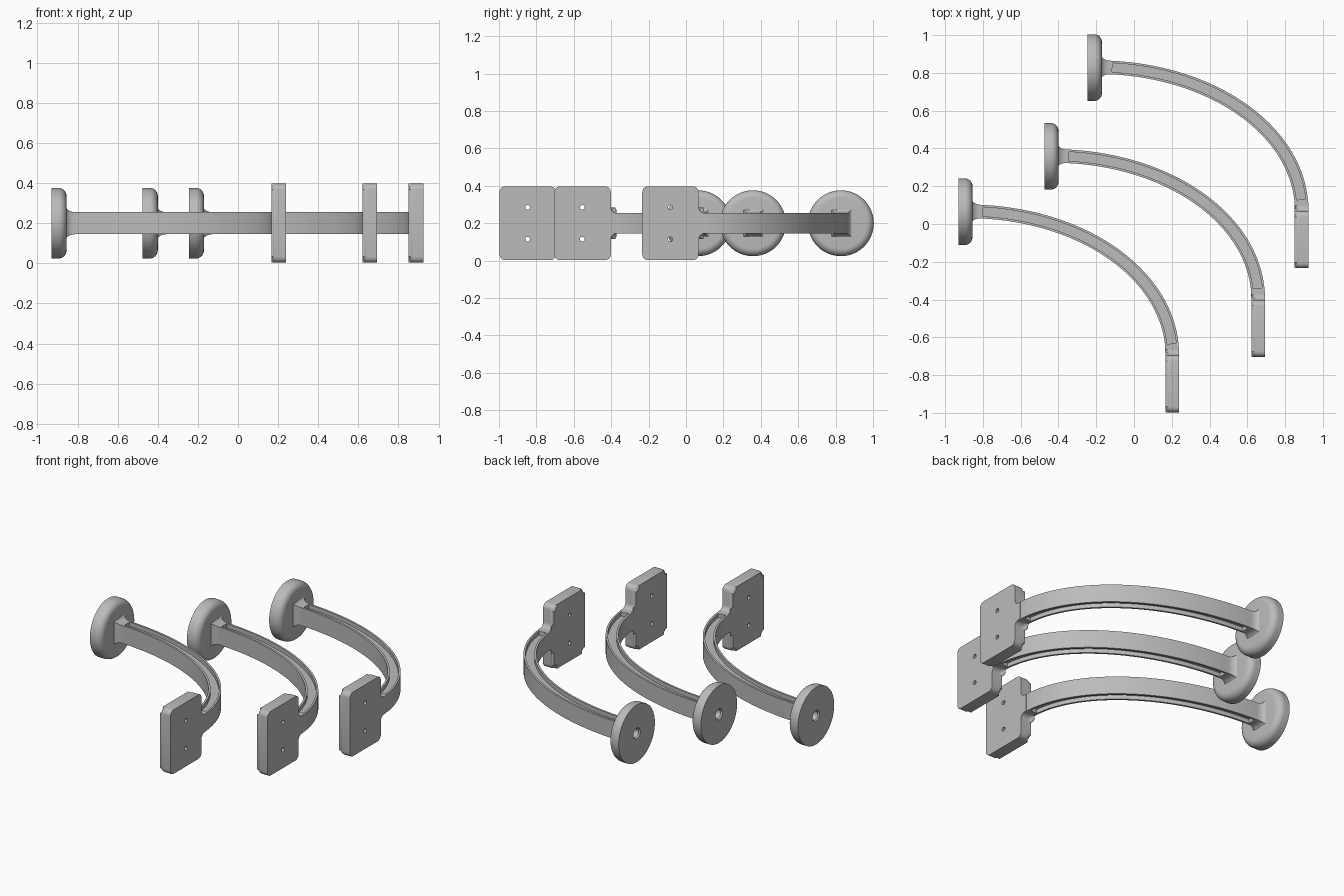
import bpy, bmesh, math
from mathutils import Vector

if "Cube" in bpy.data.objects:
    bpy.data.objects.remove(bpy.data.objects["Cube"])

ZC = 0.2                                             # mid height of every bracket
OFFSETS = [(0, 0), (0.455, 0.293), (0.685, 0.763)]   # three copies
grey = bpy.data.materials.new("plain grey")
grey.diffuse_color = (0.5, 0.5, 0.5, 1)
grey.use_nodes = True
grey.node_tree.nodes["Principled BSDF"].inputs["Base Color"].default_value = grey.diffuse_color


def finish(bm, name):
    bmesh.ops.remove_doubles(bm, verts=bm.verts, dist=1e-5)
    bmesh.ops.recalc_face_normals(bm, faces=bm.faces)
    mesh = bpy.data.meshes.new(name)
    bm.to_mesh(mesh)
    bm.free()
    mesh.materials.append(grey)
    ob = bpy.data.objects.new(name, mesh)
    bpy.context.collection.objects.link(ob)
    return ob


def smooth(ob):
    bpy.ops.object.select_all(action='DESELECT')
    ob.select_set(True)
    bpy.context.view_layer.objects.active = ob
    bpy.ops.object.shade_smooth_by_angle(angle=math.radians(32))


def skin(bm, rings, closed=True):
    rows = [[bm.verts.new(p) for p in r] for r in rings]
    n = len(rows[0])
    for a, b in zip(rows, rows[1:]):
        for i in range(n):
            j = (i + 1) % n
            bm.faces.new((a[i], a[j], b[j], b[i]))
    if closed:
        bm.faces.new(rows[0])
        bm.faces.new(rows[-1])


def arc(cx, cy, r, a0, a1, n=6):
    return [(cx + r * math.cos(math.radians(a0 + (a1 - a0) * i / n)),
             cy + r * math.sin(math.radians(a0 + (a1 - a0) * i / n))) for i in range(n + 1)]


# Round foot: lathed about x, rounded on the arm side, with a blind hole in the back
def round_foot():
    prof = [(-0.862, 0.001), (-0.862, 0.028), (-0.922, 0.028), (-0.93, 0.034), (-0.93, 0.176)]
    prof += arc(-0.895, 0.136, 0.04, 90, 0, 8) + [(-0.855, 0.001)]
    bm = bmesh.new()
    n = 64
    skin(bm, [[(x, 0.065 + r * math.cos(2 * math.pi * i / n), ZC + r * math.sin(2 * math.pi * i / n))
               for i in range(n)] for x, r in prof])
    return finish(bm, "round_foot")


# Curved arm: I-section swept along a quarter ellipse, flared where it meets the foot
def curved_arm():
    cx, cy, a, b, hw, hh = -0.88, -0.69, 1.0825, 0.757, 0.036, 0.055

    def ring(p, nrm, w, h, depth):
        g = w - 0.012
        half = [(w, h), (g, h), (g, h - depth), (-g, h - depth), (-g, h), (-w, h)]
        sec = half + [(-u, -v) for u, v in half]
        return [(p.x + nrm.x * u, p.y + nrm.y * u, ZC + v) for u, v in sec]

    def station(t):
        p = Vector((cx + a * math.cos(t), cy + b * math.sin(t)))
        return p, Vector((math.cos(t) / a, math.sin(t) / b)).normalized()

    rings = []
    for i in range(7):                               # concave flare
        f = math.radians(90 * i / 6)
        x = -0.86 + 0.045 * (1 - math.cos(f))
        p, nrm = station(math.acos((x - cx) / a))
        e = 0.032 * (1 - math.sin(f))
        rings.append(ring(p, nrm, hw + e, hh + e, 0))
    t0, t1, n = math.acos((-0.80 - cx) / a), 0.075, 40
    for i in range(n + 1):
        p, nrm = station(t0 + (t1 - t0) * i / n)
        depths = [0, 0.025] if i == 0 else [0.025, 0] if i == n else [0.025]
        rings += [ring(p, nrm, hw, hh, d) for d in depths]
    rings.append(ring(*station(0), hw, hh, 0))
    bm = bmesh.new()
    skin(bm, rings)
    bmesh.ops.dissolve_degenerate(bm, dist=1e-5, edges=bm.edges)
    return finish(bm, "curved_arm")


# Mounting plate: rounded outline with a filleted neck, inner rim rounded, two screw holes
def mounting_plate():
    y0, y1, hz, r, h = -0.997, -0.695, 0.197, 0.03, 0.055
    upper = [(-0.65, h)] + arc(y1 + 0.03, h + 0.03, 0.03, 270, 180)
    upper += arc(y1 - r, hz - r, r, 0, 90) + arc(y0 + r, hz - r, r, 90, 180)
    outline = upper + [(y, -z) for y, z in reversed(upper)]
    bm = bmesh.new()
    skin(bm, [[(x, y, ZC + z) for y, z in outline] for x in (0.166, 0.239)])
    rim = [e for e in bm.edges if all(v.co.x < 0.17 and v.co.y < -0.66 for v in e.verts)]
    bmesh.ops.bevel(bm, geom=rim, offset=0.025, segments=5, profile=0.5, affect='EDGES')
    ob = finish(bm, "mounting_plate")
    cut = bmesh.new()
    for z in (-0.085, 0.085):
        c = bmesh.new()
        skin(cut, [[(x, -0.847 + 0.0125 * math.cos(math.pi * i / 10),
                     ZC + z + 0.0125 * math.sin(math.pi * i / 10)) for i in range(20)] for x in (0.1, 0.3)])
        c.free()
    cutter = finish(cut, "screw_hole_cutter")
    cutter.hide_render = True
    mod = ob.modifiers.new("screw holes", 'BOOLEAN')
    mod.operation, mod.solver, mod.object = 'DIFFERENCE', 'EXACT', cutter
    bpy.context.view_layer.objects.active = ob
    bpy.ops.object.modifier_apply(modifier=mod.name)
    bpy.data.objects.remove(cutter)
    return ob


for part in (round_foot(), curved_arm(), mounting_plate()):
    smooth(part)
    for k, (dx, dy) in enumerate(OFFSETS):
        ob = part if k == 0 else part.copy()
        if k:
            bpy.context.collection.objects.link(ob)
        ob.location = (dx, dy, 0)
